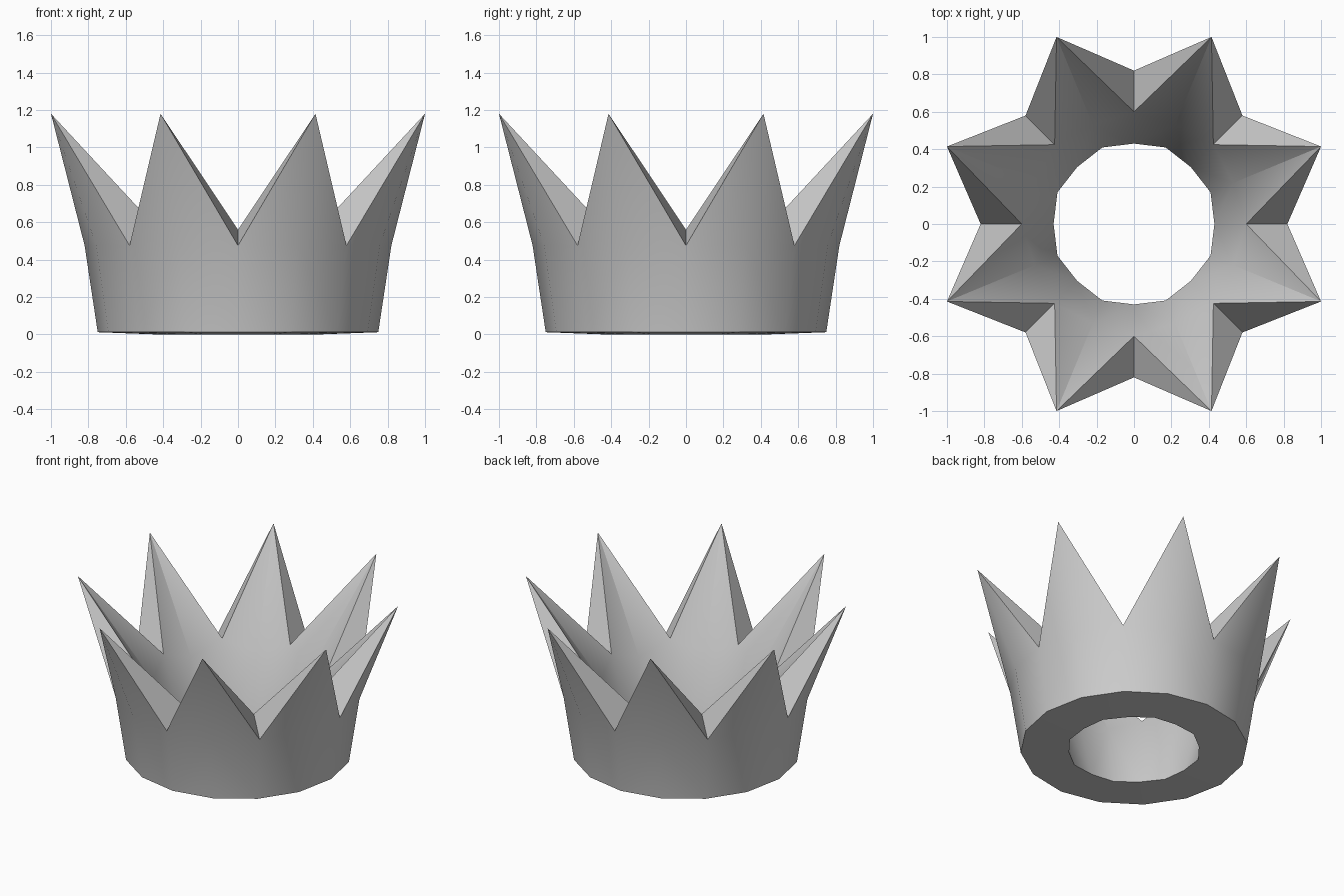
import bpy, bmesh
from math import cos, sin, pi, radians

if "Cube" in bpy.data.objects:
    bpy.data.objects.remove(bpy.data.objects["Cube"])

SPIKES = 8
N = SPIKES * 2          # even columns are valleys, odd columns are spikes

bm = bmesh.new()


def point(i, r, z):
    a = i * 2 * pi / N
    return bm.verts.new((r * cos(a), r * sin(a), z))


# Rings of the tapered band: base and mid height, outside and inside
base_out = [point(i, 0.75, 0.012) for i in range(N)]
base_in = [point(i, 0.43 if i % 2 == 0 else 0.443, 0.0) for i in range(N)]
mid_out = [point(i, 0.82, 0.475) for i in range(N)]
mid_in = [point(i, 0.60, 0.56) if i % 2 == 0 else point(i, 0.574, 0.47)
          for i in range(N)]
tips = {i: point(i, 1.0824, 1.18) for i in range(1, N, 2)}

# Walls, underside and spikes, one spike with its two half-valleys at a time
for s in range(1, N, 2):
    tip = tips[s]
    for v in ((s - 1) % N, (s + 1) % N):
        for low, high in ((base_out, mid_out), (base_in, mid_in)):
            bm.faces.new((low[s], low[v], high[s]))
            bm.faces.new((low[v], high[v], high[s]))
            bm.faces.new((high[s], high[v], tip))
        bm.faces.new((mid_out[v], mid_in[v], tip))
        bm.faces.new((base_out[s], base_out[v], base_in[v], base_in[s]))

bmesh.ops.recalc_face_normals(bm, faces=bm.faces)
mesh = bpy.data.meshes.new("spiked_crown")
bm.to_mesh(mesh)
bm.free()

crown = bpy.data.objects.new("spiked_crown", mesh)
bpy.context.collection.objects.link(crown)

# Soft band facets, crisp spike and rim edges
bpy.context.view_layer.objects.active = crown
crown.select_set(True)
bpy.ops.object.shade_smooth_by_angle(angle=radians(30))
